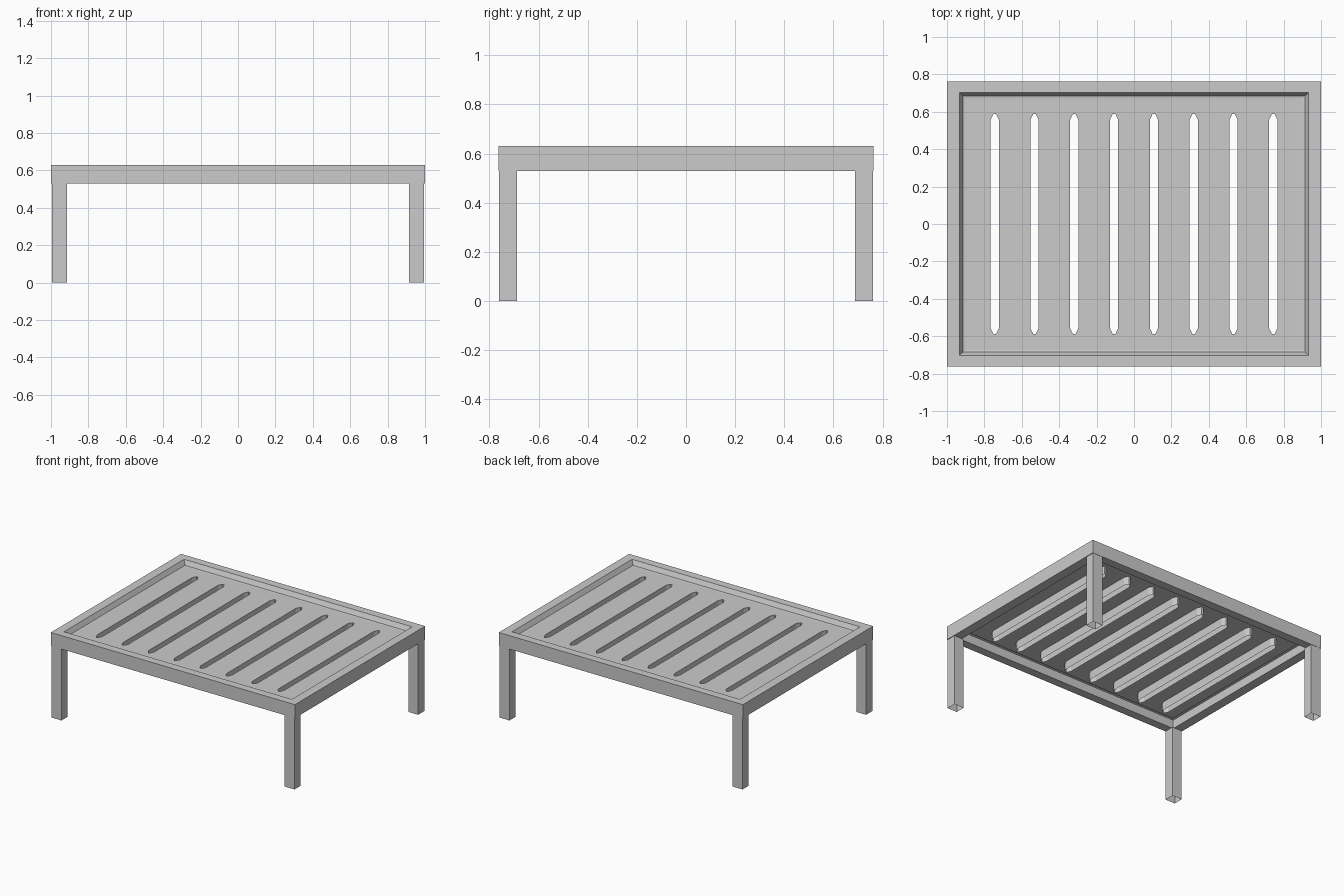
import bpy, bmesh

if "Cube" in bpy.data.objects:
    bpy.data.objects.remove(bpy.data.objects["Cube"])

RIM_Z, PANEL_Z, BOTTOM_Z = 0.63, 0.595, 0.53


def finish(bm, name):
    mesh = bpy.data.meshes.new(name)
    bm.to_mesh(mesh)
    bm.free()
    obj = bpy.data.objects.new(name, mesh)
    bpy.context.collection.objects.link(obj)
    return obj


def loop(bm, points, z):
    return [bm.verts.new((x, y, z)) for x, y in points]


def rect(x, y):
    return [(-x, -y), (x, -y), (x, y), (-x, y)]


def bridge(bm, a, b):
    for i in range(len(a)):
        j = (i + 1) % len(a)
        bm.faces.new((a[i], a[j], b[j], b[i]))


# Frame: rectangular rim swept from the inner underside round to the sloped lip
bm = bmesh.new()
profile = [(0.07, PANEL_Z), (0.07, BOTTOM_Z), (0, BOTTOM_Z), (0, RIM_Z),
           (0.066, RIM_Z), (0.085, PANEL_Z + 0.002), (0.10, PANEL_Z)]
rings = [loop(bm, rect(1.0 - d, 0.762 - d * 0.9), z) for d, z in profile]
for a, b in zip(rings, rings[1:]):
    bridge(bm, a, b)
finish(bm, "table_frame")

# Panel: thin sheet with eight pointed slots
slot = [(-0.022, -0.557), (-0.007, -0.588), (0.007, -0.588), (0.022, -0.557),
        (0.022, 0.557), (0.007, 0.588), (-0.007, 0.588), (-0.022, 0.557)]
centres = [(i - 3.5) * 0.2128 for i in range(8)]
bm = bmesh.new()
outlines = [loop(bm, rect(0.90, 0.672), PANEL_Z)]
outlines += [loop(bm, [(x + c, y) for x, y in slot], PANEL_Z) for c in centres]
edges = [bm.edges.new((o[i - 1], o[i])) for o in outlines for i in range(len(o))]
bmesh.ops.triangle_fill(bm, use_beauty=True, edges=edges, normal=(0, 0, 1))
for f in bm.faces:
    f.normal_update()
    if f.normal.z < 0:
        f.normal_flip()
finish(bm, "slotted_panel")

# Slot walls: open sleeves hanging below the panel
bm = bmesh.new()
for c in centres:
    points = [(x + c, y) for x, y in slot]
    bridge(bm, loop(bm, points, PANEL_Z), loop(bm, points, BOTTOM_Z + 0.003))
finish(bm, "slot_walls")

# Legs: hollow square tubes, open at the foot
for sx, side in ((-1, "left"), (1, "right")):
    for sy, end in ((-1, "front"), (1, "back")):
        bm = bmesh.new()
        points = [(sx * 0.955 + x, sy * 0.724 + y) for x, y in rect(0.04, 0.036)]
        bridge(bm, loop(bm, points, 0), loop(bm, points, BOTTOM_Z))
        bmesh.ops.recalc_face_normals(bm, faces=bm.faces[:])
        finish(bm, f"{end}_{side}_leg")
